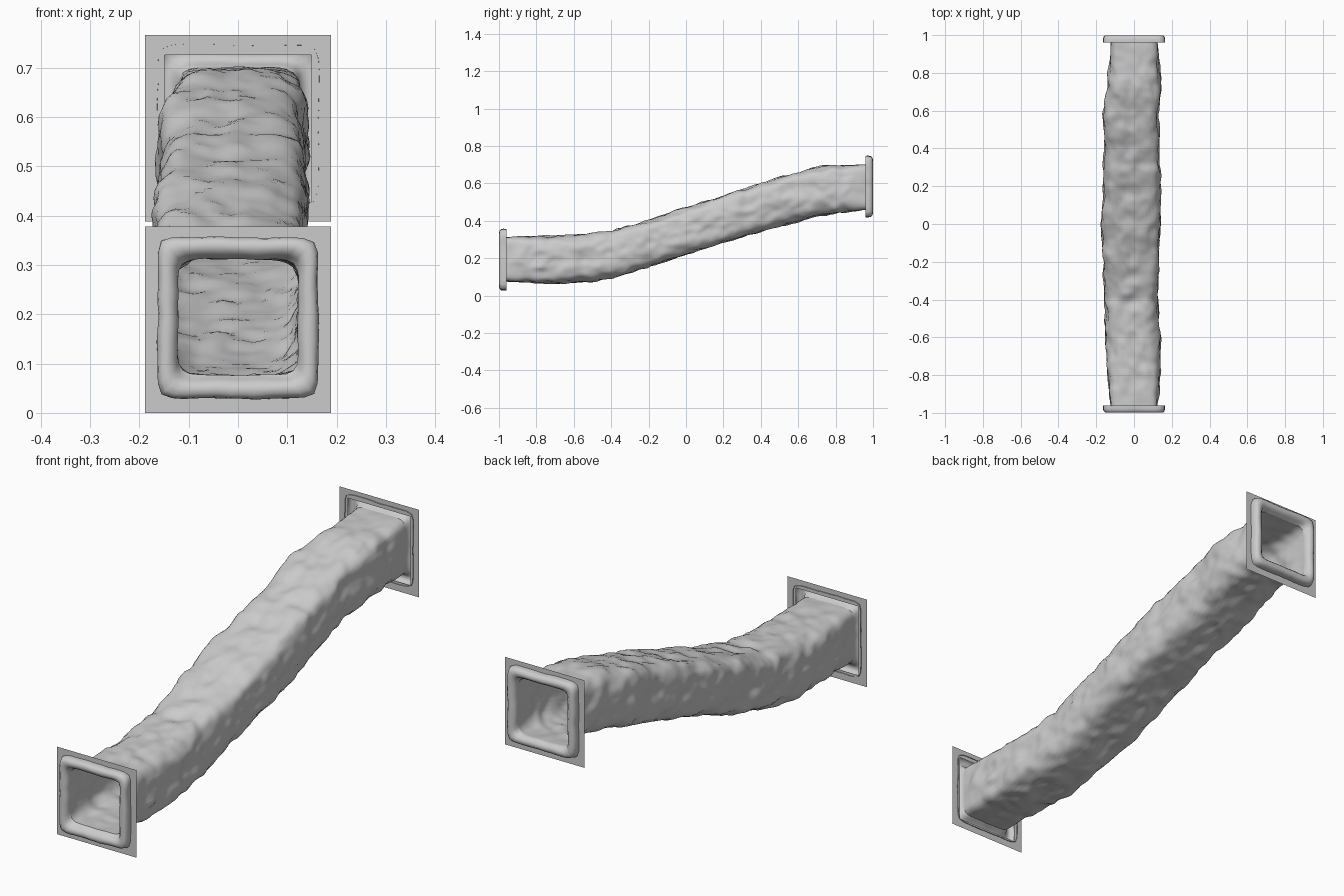
import bpy
from math import cos, sin, pi
from mathutils import Vector, noise

if "Cube" in bpy.data.objects:
    bpy.data.objects.remove(bpy.data.objects["Cube"])

SIDES = 64

# tunnel stations: y, left x, right x, bottom z, top z
STATIONS = [
    (-0.97, -0.122, 0.122, 0.077, 0.312), (-0.80, -0.138, 0.138, 0.070, 0.317),
    (-0.60, -0.150, 0.135, 0.068, 0.320), (-0.40, -0.153, 0.124, 0.093, 0.342),
    (-0.20, -0.158, 0.128, 0.158, 0.402), (0.00, -0.172, 0.138, 0.222, 0.472),
    (0.20, -0.158, 0.140, 0.285, 0.534), (0.40, -0.153, 0.130, 0.345, 0.598),
    (0.58, -0.165, 0.126, 0.395, 0.655), (0.72, -0.140, 0.138, 0.430, 0.695),
    (0.82, -0.133, 0.138, 0.445, 0.692), (0.97, -0.122, 0.122, 0.460, 0.700),
]


def make(name, verts, faces, smooth=True):
    mesh = bpy.data.meshes.new(name)
    mesh.from_pydata(verts, [], faces)
    obj = bpy.data.objects.new(name, mesh)
    bpy.context.collection.objects.link(obj)
    for p in mesh.polygons:
        p.use_smooth = smooth
    return obj


def ring(y, left, right, bottom, top, power):
    # rounded-square cross-section
    pts = []
    for i in range(SIDES):
        c, s = cos(2 * pi * i / SIDES), sin(2 * pi * i / SIDES)
        r = (abs(c) ** power + abs(s) ** power) ** (-1 / power)
        pts.append(Vector(((left + right) / 2 + c * r * (right - left) / 2, y,
                           (bottom + top) / 2 + s * r * (top - bottom) / 2)))
    return pts


def loft(name, rings):
    faces = []
    for j in range(len(rings) - 1):
        for i in range(SIDES):
            k = (i + 1) % SIDES
            faces.append((j * SIDES + i, j * SIDES + k,
                          (j + 1) * SIDES + k, (j + 1) * SIDES + i))
    return make(name, [v for r in rings for v in r], faces)


def station(y):
    for a, b in zip(STATIONS, STATIONS[1:]):
        if y <= b[0] + 1e-6:
            t = (y - a[0]) / (b[0] - a[0])
            return [p + (q - p) * t for p, q in zip(a[1:], b[1:])]


def rough(p, centre, amount):
    # rocky relief pushed out from the tunnel axis
    out = (p - centre).normalized()
    q = Vector((p.x * 13, p.y * 9, p.z * 13))
    ridge = 0.35 - abs(noise.noise(q + Vector((7, 3, 1)))) * 1.4
    n = noise.noise(q) * 0.6 + ridge * 0.5 + noise.noise(q * 2.3) * 0.35
    return p + out * n * amount


# tunnel shell, rough rock skin
rings = []
COUNT = 150
for j in range(COUNT + 1):
    y = -0.97 + 1.94 * j / COUNT
    box = station(y)
    fade = min(1, (0.97 - abs(y)) / 0.12)
    centre = Vector(((box[0] + box[1]) / 2, y, (box[2] + box[3]) / 2))
    rings.append([rough(p, centre, 0.004 + 0.014 * fade)
                  for p in ring(y, *box, 8 - 3.8 * fade)])
loft("tunnel_shell", rings)

# for each end: swollen rim around the mouth, and thin wall plate behind it
RIM = [(0.970, None), (0.978, 0.122), (0.988, 0.126), (0.996, 0.134), (0.999, 0.143),
       (0.997, 0.153), (0.990, 0.160), (0.978, 0.163), (0.960, 0.163)]
for label, side, zr, zp in (("front", -1, 0.193, 0.189), ("back", 1, 0.583, 0.577)):
    rim = []
    for y, h in RIM:
        if h is None:
            rim.append(rings[0 if side < 0 else -1])
            continue
        centre = Vector((0, side * y, zr))
        rim.append([rough(p, centre, 0.005)
                    for p in ring(side * y, -h, h, zr - h, zr + h, 14)])
    for r in rim:
        for p in r:
            p.y = max(-1, min(1, p.y))
    loft(label + "_rim", rim)

    y = side * 0.964
    corners = [(-1, -1), (1, -1), (1, 1), (-1, 1)]
    verts = [(a * h, y, zp + b * h) for h in (0.189, 0.149) for a, b in corners]
    make(label + "_wall_plate", verts,
         [(i, (i + 1) % 4, 4 + (i + 1) % 4, 4 + i) for i in range(4)], False)
